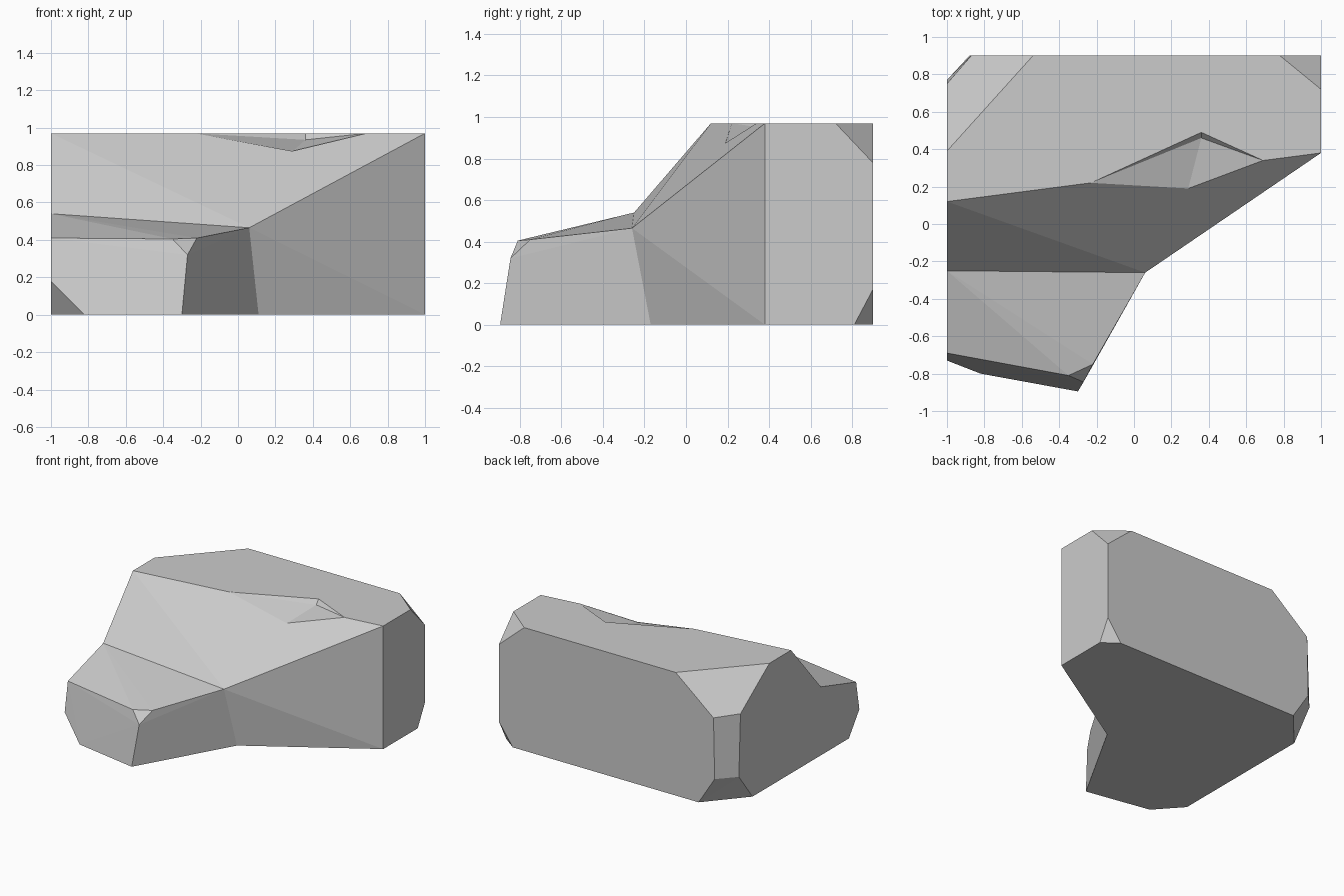
import bpy
import bmesh
import math

default_cube = bpy.data.objects.get("Cube")
if default_cube:
    bpy.data.objects.remove(default_cube, do_unlink=True)

# Single stone colour
stone = bpy.data.materials.new("grey_stone")
stone.use_nodes = True
stone_colour = (0.6, 0.6, 0.6, 1)
stone.diffuse_color = stone_colour
stone.node_tree.nodes["Principled BSDF"].inputs["Base Color"].default_value = stone_colour


def make_hull(name, corners):
    """Build a faceted chunk of rock from its corner points."""
    bm = bmesh.new()
    for corner in corners:
        bm.verts.new(corner)
    result = bmesh.ops.convex_hull(bm, input=bm.verts[:])
    leftovers = {v for v in result["geom_interior"] + result["geom_unused"]
                 if isinstance(v, bmesh.types.BMVert)}
    bmesh.ops.delete(bm, geom=list(leftovers), context="VERTS")
    bmesh.ops.dissolve_limit(bm, angle_limit=math.radians(0.5),
                             verts=bm.verts[:], edges=bm.edges[:])
    bmesh.ops.recalc_face_normals(bm, faces=bm.faces[:])
    mesh = bpy.data.meshes.new(name)
    bm.to_mesh(mesh)
    bm.free()
    mesh.materials.append(stone)
    obj = bpy.data.objects.new(name, mesh)
    bpy.context.collection.objects.link(obj)
    return obj


TOP = 0.97

# Seam where the tall body meets the low foot
seam = [(-1, -0.25, 0.54), (0.06, -0.26, 0.465), (0.11, -0.17, 0), (-1, -0.14, 0)]

# Tall body: flat top, front slope and chipped rear corners
plateau_rim = [(-1, 0.12), (1, 0.38), (1, 0.72), (0.78, 0.9), (-0.54, 0.9), (-1, 0.39)]
base_rim = [(1, 0.38), (1, 0.81), (0.88, 0.9), (-0.74, 0.9), (-1, 0.6)]
rear_corners = [(1, 0.9, 0.78), (1, 0.9, 0.17),
                (-0.87, 0.9, 0.7), (-1, 0.75, 0.71),
                (-0.88, 0.9, 0.22), (-1, 0.77, 0.22)]
body = make_hull("rock_body", seam + rear_corners
                 + [(x, y, TOP) for x, y in plateau_rim]
                 + [(x, y, 0) for x, y in base_rim])

# Shallow notch broken out of the plateau's front edge
notch = [(-0.23, 0.22, TOP), (0.69, 0.34, TOP), (0.36, 0.49, TOP),
         (0.36, 0.46, 0.935), (0.29, 0.19, 0.872)]
cutter = make_hull("notch_cutter", notch + [(x, y, z + 0.3) for x, y, z in notch])
cutter.hide_render = True
cut = body.modifiers.new("notch", "BOOLEAN")
cut.operation = "DIFFERENCE"
cut.solver = "EXACT"
cut.object = cutter
bpy.context.view_layer.objects.active = body
bpy.ops.object.modifier_apply(modifier=cut.name)
bpy.data.objects.remove(cutter, do_unlink=True)

# Low foot reaching forward, with chipped front corners
foot_top = [(-0.22, -0.75, 0.41), (-0.35, -0.81, 0.405), (-1, -0.69, 0.41)]
foot_sides = [(-0.27, -0.845, 0.32), (-1, -0.73, 0.18)]
foot_base = [(-0.3, -0.895, 0), (-0.82, -0.8, 0), (-1, -0.6, 0)]
make_hull("rock_foot", seam + foot_top + foot_sides + foot_base)
